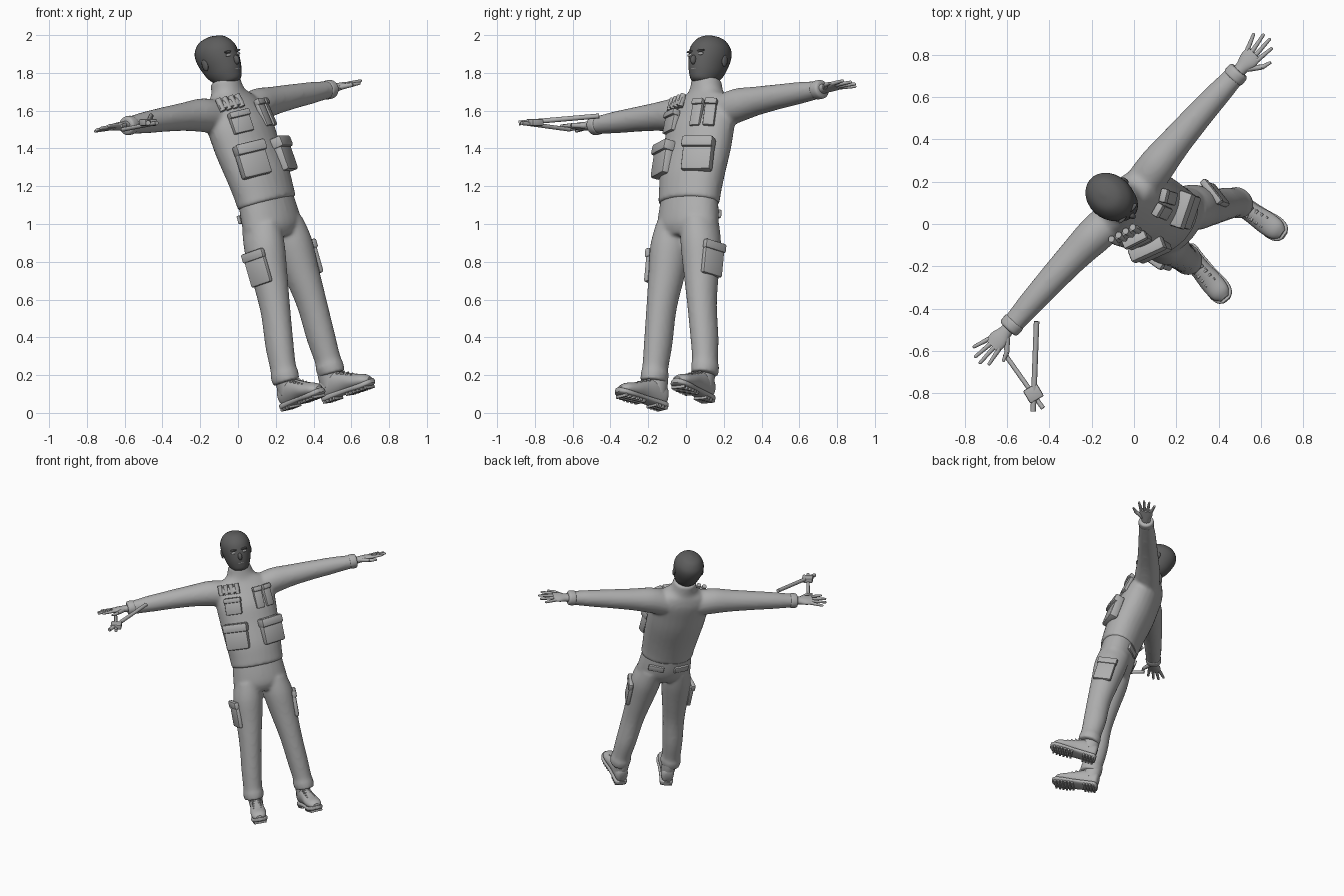
import bpy, bmesh
from math import sin, cos, pi, radians
from mathutils import Matrix, Vector

cube = bpy.data.objects.get("Cube")
if cube:
    bpy.data.objects.remove(cube)

# The upright figure is modelled in its own frame, then leaned back and turned
UP = Vector((-.271, .089, .958)).normalized()
BACK = UP.cross(Vector((.661, .740, .122))).normalized()
LEFT = BACK.cross(UP)
POSE = Matrix((LEFT, BACK, UP)).transposed().to_4x4()
POSE.translation = (.411, -.045, .048)


def material(name, value):
    m = bpy.data.materials.new(name)
    m.use_nodes = True
    m.diffuse_color = (value, value, value, 1)
    m.node_tree.nodes["Principled BSDF"].inputs["Base Color"].default_value = m.diffuse_color
    return m


GREY = material("light_grey", .43)
DARK = material("dark_grey", .11)


def finish(name, bm, mat=GREY, world=POSE, fuse=False):
    bmesh.ops.recalc_face_normals(bm, faces=bm.faces)
    mesh = bpy.data.meshes.new(name)
    for f in bm.faces:
        f.smooth = True
    bm.to_mesh(mesh)
    bm.free()
    mesh.set_sharp_from_angle(angle=radians(40))
    mesh.materials.append(mat)
    ob = bpy.data.objects.new(name, mesh)
    bpy.context.collection.objects.link(ob)
    ob.matrix_world = world
    if fuse:
        r = ob.modifiers.new("fuse", 'REMESH')
        r.mode, r.voxel_size, r.use_smooth_shade = 'VOXEL', .011, True
        s = ob.modifiers.new("soften", 'SMOOTH')
        s.factor, s.iterations = .5, 7
    return ob


def loft(bm, axis, rings, square=1.0, segs=28, steps=4):
    """Rings are (position on axis, two centre coordinates, two radii)."""
    rows = []
    for i in range(len(rings) - 1):
        a, b = rings[i], rings[i + 1]
        p, n = rings[max(i - 1, 0)], rings[min(i + 2, len(rings) - 1)]
        last = i == len(rings) - 2
        for k in range(steps + last):
            t = k / steps
            rows.append([.5 * (2 * b0 + (c - a0) * t + (2 * a0 - 5 * b0 + 4 * c - d) * t * t
                               + (3 * b0 - a0 - 3 * c + d) * t ** 3)
                         for a0, b0, c, d in zip(p, a, b, n)])
    loops = []
    for pos, u, v, ru, rv in rows:
        loop = []
        for j in range(segs):
            c, s = cos(2 * pi * j / segs), sin(2 * pi * j / segs)
            cu = u + ru * abs(c) ** square * (1 if c > 0 else -1)
            cv = v + rv * abs(s) ** square * (1 if s > 0 else -1)
            co = {'x': (pos, cu, cv), 'y': (cu, pos, cv), 'z': (cu, cv, pos)}[axis]
            loop.append(bm.verts.new(co))
        loops.append(loop)
    for a, b in zip(loops, loops[1:]):
        for j in range(segs):
            k = (j + 1) % segs
            bm.faces.new((a[j], a[k], b[k], b[j]))
    bm.faces.new(loops[0])
    bm.faces.new(loops[-1])


def box(bm, loc, size, yaw=0, pitch=0, bevel=.008):
    mat = (Matrix.Translation(loc) @ Matrix.Rotation(yaw, 4, 'Z') @ Matrix.Rotation(pitch, 4, 'X')
           @ Matrix.Diagonal((*size, 1)))
    made = bmesh.ops.create_cube(bm, size=1, matrix=mat)
    edges = list({e for v in made['verts'] for e in v.link_edges})
    bmesh.ops.bevel(bm, geom=edges, offset=bevel, segments=2, affect='EDGES', profile=.5)


def rod(bm, p, q, r1, r2=None):
    p, q = Vector(p), Vector(q)
    d = q - p
    mat = Matrix.Translation((p + q) / 2) @ d.to_track_quat('Z', 'Y').to_matrix().to_4x4()
    bmesh.ops.create_cone(bm, cap_ends=True, segments=12, radius1=r1, radius2=r2 or r1,
                          depth=d.length, matrix=mat)


def ball(bm, loc, size):
    bmesh.ops.create_uvsphere(bm, u_segments=16, v_segments=10, radius=1,
                              matrix=Matrix.Translation(loc) @ Matrix.Diagonal((*size, 1)))


# Jacket: torso, collar and sleeves fused
bm = bmesh.new()
loft(bm, 'z', [(1.09, 0, -.055, .185, .132), (1.15, 0, -.055, .186, .135), (1.25, 0, -.05, .195, .14),
               (1.4, 0, -.03, .205, .14), (1.52, 0, -.02, .21, .135), (1.62, 0, 0, .205, .115),
               (1.68, 0, .005, .165, .095), (1.72, 0, 0, .1, .084), (1.79, 0, -.008, .078, .08)])
for s in (-1, 1):
    loft(bm, 'x', [(s * .1, .01, 1.6, .09, .09), (s * .22, .015, 1.625, .088, .09),
                   (s * .35, .02, 1.635, .077, .076), (s * .5, .022, 1.64, .068, .066),
                   (s * .65, .022, 1.642, .06, .058), (s * .77, .02, 1.642, .052, .048),
                   (s * .82, .02, 1.642, .05, .045)])
finish("jacket", bm, fuse=True)

# Trousers: pelvis and legs fused
bm = bmesh.new()
loft(bm, 'z', [(.9, 0, -.05, .15, .09), (.95, 0, -.05, .188, .118),
               (1.02, 0, -.05, .185, .126), (1.13, 0, -.055, .172, .12)])
for s in (-1, 1):
    loft(bm, 'z', [(.98, s * .092, -.05, .09, .11), (.86, s * .108, -.05, .104, .113),
                   (.7, s * .125, -.045, .092, .097), (.53, s * .145, -.038, .077, .083),
                   (.35, s * .165, -.017, .071, .08), (.22, s * .178, -.008, .066, .072),
                   (.185, s * .18, -.005, .072, .078), (.14, s * .182, -.005, .068, .075)])
finish("trousers", bm, fuse=True)

# Balaclava head with nose and brows
bm = bmesh.new()
loft(bm, 'z', [(1.76, 0, -.03, .045, .05), (1.775, 0, -.03, .062, .073), (1.81, 0, -.018, .08, .097),
               (1.85, 0, -.01, .091, .112), (1.91, 0, 0, .103, .122), (1.96, 0, .005, .1, .118),
               (2.0, 0, .008, .077, .092), (2.02, 0, .01, .049, .06), (2.03, 0, .01, .008, .01)])
ball(bm, (0, -.12, 1.868), (.015, .022, .026))
for s in (-1, 1):
    ball(bm, (s * .036, -.113, 1.918), (.026, .011, .007))
    ball(bm, (s * .1, .012, 1.885), (.01, .02, .032))
finish("balaclava", bm, DARK)

# Eyes and mouth showing through the openings
bm = bmesh.new()
for s in (-1, 1):
    ball(bm, (s * .036, -.112, 1.9), (.021, .007, .008))
ball(bm, (0, -.11, 1.822), (.025, .008, .006))
finish("eyes_and_mouth", bm)

for s, side in ((-1, "right"), (1, "left")):
    # Hand with palm, four fingers and thumb
    bm = bmesh.new()
    loft(bm, 'x', [(s * .79, .02, 1.642, .034, .028), (s * .84, .02, 1.644, .032, .024),
                   (s * .89, .02, 1.648, .046, .02), (s * .935, .02, 1.65, .043, .015)])
    for i in range(4):
        y = -.014 + i * .023
        reach = (1.005, 1.03, 1.025, .995)[i]
        tip = (s * reach, y * 1.6 - .005, 1.652)
        rod(bm, (s * .92, y, 1.65), tip, .012, .008)
        ball(bm, tip, (.009, .008, .008))
    rod(bm, (s * .86, -.005, 1.642), (s * .91, -.05, 1.637), .016, .012)
    rod(bm, (s * .91, -.05, 1.637), (s * .955, -.066, 1.635), .012, .007)
    finish(side + "_hand", bm)

    # Boot upper, shaft and laces
    place = POSE @ Matrix.Translation((s * .172, 0, 0)) @ Matrix.Rotation(s * radians(8), 4, 'Z')
    bm = bmesh.new()
    loft(bm, 'y', [(.072, 0, .075, .025, .04), (.055, 0, .08, .042, .06), (-.01, 0, .088, .046, .07),
                   (-.075, 0, .078, .048, .056), (-.15, 0, .062, .054, .04),
                   (-.21, 0, .053, .047, .03), (-.24, 0, .045, .022, .014)])
    loft(bm, 'z', [(.08, 0, .012, .046, .058), (.14, 0, .01, .05, .06), (.2, 0, .005, .052, .058)])
    for i in range(4):
        y, z = -.062 - i * .025, .141 - i * .0125
        rod(bm, (-.03, y, z - .012), (.03, y - .01, z - .008), .006)
        rod(bm, (.03, y, z - .012), (-.03, y - .01, z - .008), .006)
    finish(side + "_boot", bm, world=place)

    # Sole with a raised instep and tread blocks
    bm = bmesh.new()
    loft(bm, 'y', [(.078, 0, .026, .024, .017), (.06, 0, .026, .045, .017), (0, 0, .028, .046, .016),
                   (-.1, 0, .028, .05, .014), (-.18, 0, .026, .058, .016),
                   (-.23, 0, .03, .046, .015), (-.252, 0, .036, .02, .012)], square=.6)
    for y in (.058, .036, .014, -.008, -.095, -.12, -.145, -.17, -.195, -.22):
        width = .084 if y > -.05 else .1 - abs(y + .16) * .25
        box(bm, (0, y, .013), (width, .014, .026), bevel=.003)
    finish(side + "_sole", bm, world=place)

    # Belly pocket with a flap
    bm = bmesh.new()
    yaw = s * radians(24)
    box(bm, (s * .125, -.152, 1.315), (.165, .06, .17), yaw, radians(-3), .014)
    box(bm, (s * .125, -.157, 1.385), (.175, .07, .06), yaw, radians(-6), .012)
    finish(side + "_belly_pocket", bm)

    # Thigh cargo pocket with a flap
    bm = bmesh.new()
    yaw = s * radians(-8)
    box(bm, (s * .211, -.055, .755), (.03, .13, .17), yaw, 0, .01)
    box(bm, (s * .216, -.055, .83), (.034, .14, .05), yaw, 0, .01)
    finish(side + "_thigh_pocket", bm)

    # Rear pocket flap on the trousers
    bm = bmesh.new()
    box(bm, (s * .09, .059, 1.045), (.11, .02, .045), s * radians(-18), 0, .006)
    finish(side + "_rear_flap", bm)

    # Sleeve cuff
    bm = bmesh.new()
    loft(bm, 'x', [(s * .775, .02, 1.642, .05, .046), (s * .785, .02, 1.642, .054, .05),
                   (s * .815, .02, 1.642, .053, .049), (s * .825, .02, 1.642, .045, .04)])
    finish(side + "_cuff", bm)

# Two slim pockets on the left chest
bm = bmesh.new()
for x, y, yaw in ((.075, -.137, 12), (.145, -.112, 30)):
    box(bm, (x, y, 1.56), (.062, .028, .15), radians(yaw), radians(-8))
    box(bm, (x, y + .002, 1.622), (.067, .036, .035), radians(yaw), radians(-10))
finish("left_chest_pockets", bm)

# Chest pocket and a row of tube loops on the right
bm = bmesh.new()
box(bm, (-.11, -.132, 1.53), (.115, .035, .11), radians(-22), radians(-6))
box(bm, (-.11, -.135, 1.577), (.122, .044, .035), radians(-22), radians(-8))
finish("right_chest_pocket", bm)
bm = bmesh.new()
box(bm, (-.115, -.102, 1.645), (.15, .025, .045), radians(-20), radians(-20))
for i in range(4):
    x = -.06 - i * .037
    y = -.125 + i * .013
    rod(bm, (x, y - .003, 1.615), (x, y + .012, 1.685), .016)
finish("chest_tube_loops", bm)

# Loose rods joined by a clamp beside the right hand
bm = bmesh.new()
rod(bm, (-.46, -.46, 1.572), (-.476, -.885, 1.535), .013)
rod(bm, (-.61, -.615, 1.5), (-.43, -.87, 1.535), .011)
box(bm, (-.475, -.8, 1.538), (.075, .07, .036), radians(30))
finish("hand_rods", bm, world=Matrix.Identity(4))
